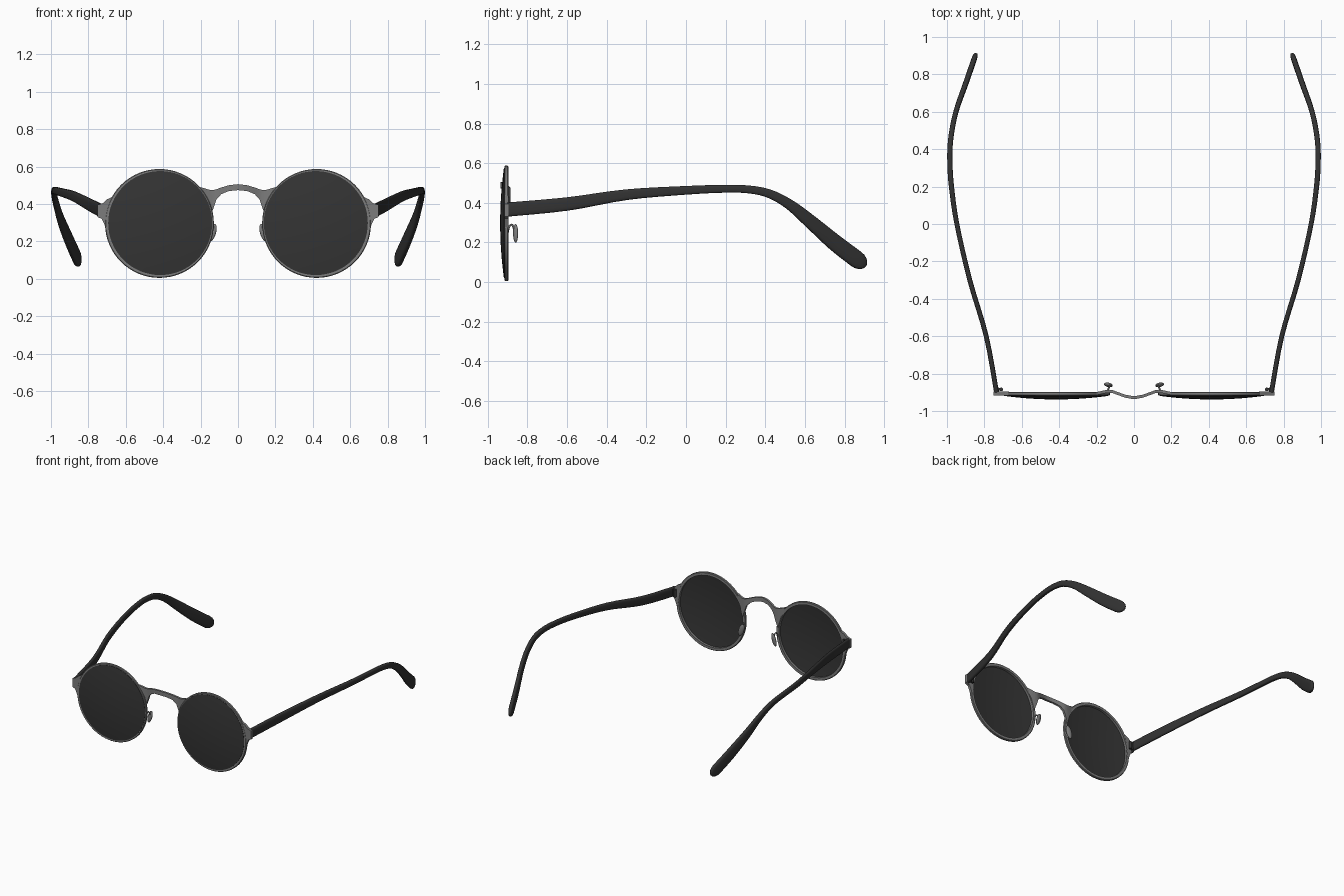
import bpy
import bmesh
import math
from mathutils import Vector

cube = bpy.data.objects.get("Cube")
if cube:
    bpy.data.objects.remove(cube, do_unlink=True)


def material(name, value):
    mat = bpy.data.materials.new(name)
    mat.use_nodes = True
    color = (value, value, value, 1)
    mat.diffuse_color = color
    mat.node_tree.nodes["Principled BSDF"].inputs["Base Color"].default_value = color
    return mat


METAL = material("grey metal", 0.2)
BLACK = material("black plastic", 0.032)
TINT = material("dark tinted lens", 0.035)


def finish(name, bm, mat, angle=40):
    """Turn a left-hand half into a smooth object mirrored across the middle."""
    bmesh.ops.remove_doubles(bm, verts=bm.verts, dist=1e-5)
    bmesh.ops.recalc_face_normals(bm, faces=bm.faces)
    mesh = bpy.data.meshes.new(name)
    bm.to_mesh(mesh)
    bm.free()
    mesh.materials.append(mat)
    obj = bpy.data.objects.new(name, mesh)
    bpy.context.collection.objects.link(obj)
    bpy.ops.object.select_all(action='DESELECT')
    obj.select_set(True)
    bpy.context.view_layer.objects.active = obj
    bpy.ops.object.shade_smooth_by_angle(angle=math.radians(angle))
    obj.modifiers.new("Mirror", 'MIRROR')
    return obj


def bridge_loops(bm, loops, closed=False, caps=False):
    """Skin a row of equal point loops with quads."""
    rings = [[bm.verts.new(p) for p in loop] for loop in loops]
    pairs = list(zip(rings, rings[1:])) + ([(rings[-1], rings[0])] if closed else [])
    for a, b in pairs:
        for i in range(len(a)):
            j = (i + 1) % len(a)
            bm.faces.new((a[i], a[j], b[j], b[i]))
    if caps:
        bm.faces.new(rings[0])
        bm.faces.new(rings[-1])


def lathe(name, profile, cx, cz, mat, sides=64):
    """Spin a closed (radius, y) profile about a front-to-back axis."""
    bm = bmesh.new()
    loops = []
    for k in range(sides):
        a = math.tau * k / sides
        loops.append([(cx + r * math.cos(a), y, cz + r * math.sin(a)) for r, y in profile])
    bridge_loops(bm, loops, closed=True)
    bmesh.ops.dissolve_degenerate(bm, dist=1e-6, edges=bm.edges)
    return finish(name, bm, mat)


def catmull(points, steps):
    """Smooth a row of control tuples."""
    pts = [Vector(p) for p in points]
    out = []
    for i in range(len(pts) - 1):
        p0, p1, p2 = pts[max(i - 1, 0)], pts[i], pts[i + 1]
        p3 = pts[min(i + 2, len(pts) - 1)]
        for s in range(steps):
            t = s / steps
            out.append(0.5 * (2 * p1 + (p2 - p0) * t + (2 * p0 - 5 * p1 + 4 * p2 - p3) * t * t
                              + (3 * p1 - p0 - 3 * p2 + p3) * t ** 3))
    return out + [pts[-1]]


def sweep(name, stations, mat, sides=16, square=0.6):
    """Loft rounded sections; a station is (centre, half width, half height)."""
    bm = bmesh.new()
    loops = []
    last = len(stations) - 1
    for i, (c, w, h) in enumerate(stations):
        tangent = (stations[min(i + 1, last)][0] - stations[max(i - 1, 0)][0]).normalized()
        side = tangent.cross(Vector((0, 0, 1))).normalized()
        up = side.cross(tangent)
        loop = []
        for k in range(sides):
            a = math.tau * (k + 0.5) / sides
            u, v = math.cos(a), math.sin(a)
            loop.append(c + side * w * math.copysign(abs(u) ** square, u)
                        + up * h * math.copysign(abs(v) ** square, v))
        loops.append(loop)
    bridge_loops(bm, loops, caps=True)
    return finish(name, bm, mat, 50)


# Round rims
lathe("rim", [(0.268, -0.917), (0.287, -0.917), (0.291, -0.913), (0.291, -0.901),
              (0.287, -0.897), (0.268, -0.897)], 0.42, 0.296, METAL)

# Domed lenses: thin shells bulging forward
R, RISE = 0.278, 0.019
dome = [(R * i / 10, -0.938 + RISE * (i / 10) ** 2) for i in range(11)]
lathe("lens", dome + [(r, y + 0.005) for r, y in reversed(dome)], 0.416, 0.298, TINT)

# Nose bridge: a wavy strip given by x, y, bottom and top
strip = [(0, -0.929, 0.474, 0.506), (0.05, -0.92, 0.469, 0.5), (0.09, -0.905, 0.452, 0.488),
         (0.115, -0.896, 0.424, 0.479), (0.13, -0.894, 0.38, 0.475), (0.15, -0.896, 0.33, 0.475),
         (0.175, -0.901, 0.42, 0.483), (0.2, -0.907, 0.46, 0.49)]
bm = bmesh.new()
T = 0.008
bridge_loops(bm, [[(x, y - T, lo), (x, y - T, hi), (x, y + T, hi), (x, y + T, lo)]
                  for x, y, lo, hi in strip])
finish("nose_bridge", bm, METAL)

# End lugs on the outer side of each rim
outline = [(0.668, 0.44), (0.7, 0.425), (0.722, 0.405), (0.75, 0.395), (0.75, 0.33),
           (0.728, 0.32), (0.714, 0.29), (0.7, 0.25), (0.692, 0.3)]
bm = bmesh.new()
bridge_loops(bm, [[(x, y, z) for x, z in outline] for y in (-0.916, -0.896)], caps=True)
finish("end_lug", bm, METAL)

# Temple arms: x, y, z, half width, half height
path = [(0.735, -0.9, 0.366, 0.013, 0.036), (0.79, -0.6, 0.394, 0.013, 0.034),
        (0.878, -0.3, 0.441, 0.013, 0.027), (0.947, 0, 0.463, 0.013, 0.022),
        (0.976, 0.2, 0.471, 0.014, 0.02), (0.984, 0.32, 0.467, 0.014, 0.02),
        (0.983, 0.42, 0.446, 0.014, 0.022), (0.97, 0.52, 0.393, 0.014, 0.026),
        (0.946, 0.62, 0.312, 0.014, 0.034), (0.9, 0.75, 0.2, 0.015, 0.042),
        (0.862, 0.86, 0.116, 0.015, 0.044)]
stations = [(p[:3], p[3], p[4]) for p in catmull(path, 4)]
stations = [(Vector(c), w, h) for c, w, h in stations]
tip, w, h = stations[-1]
heading = (tip - stations[-3][0]).normalized()
for a in (20, 40, 60, 75, 86):
    t = math.radians(a)
    stations.append((tip + heading * 0.062 * math.sin(t), w * math.cos(t) ** 0.5, h * math.cos(t)))
sweep("temple_arm", stations, BLACK)

# Hinge barrels behind the lugs
for name, x in (("hinge_barrel", 0.71), ("hinge_pin", 0.728)):
    bm = bmesh.new()
    bmesh.ops.create_cone(bm, cap_ends=True, segments=16, radius1=0.01, radius2=0.01, depth=0.055)
    bmesh.ops.translate(bm, verts=bm.verts, vec=(x, -0.884, 0.364))
    finish(name, bm, BLACK)

# Nose pad wires
wire = catmull([(0.143, -0.9, 0.25), (0.14, -0.892, 0.28), (0.137, -0.882, 0.29),
                (0.133, -0.872, 0.28), (0.13, -0.865, 0.25)], 4)
sweep("pad_wire", [(p, 0.005, 0.005) for p in wire], METAL, 8, 1)

# Nose pads: flattened, slightly splayed ovals
bm = bmesh.new()
bmesh.ops.create_uvsphere(bm, u_segments=20, v_segments=12, radius=1)
for v in bm.verts:
    x, y, z = v.co
    v.co = (0.137 + 0.02 * x - 0.012 * z, -0.86 + 0.012 * y + 0.004 * x, 0.246 + 0.047 * z)
finish("nose_pad", bm, METAL)
